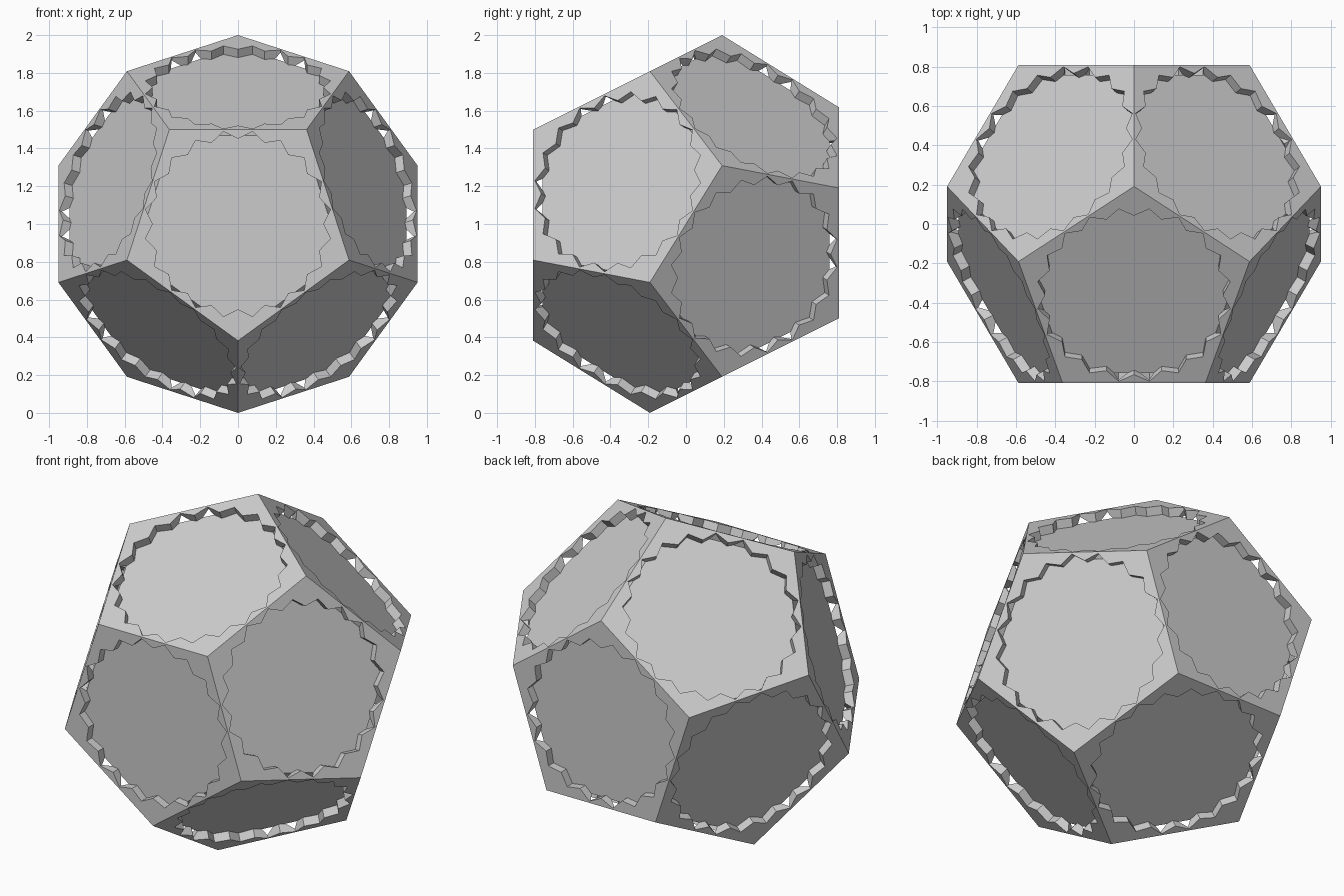
import bpy, bmesh
from math import sin, cos, radians
from mathutils import Vector

cube = bpy.data.objects.get("Cube")
if cube:
    bpy.data.objects.remove(cube, do_unlink=True)

FACE_R, RING_R = 0.618, 1.0      # pentagon radius, middle ring radius
FACE_Y, RING_Y = 0.809, 0.191
TEETH, TIP_R, ROOT_R = 20, 0.496, 0.452
DEPTH = 0.05

grey = bpy.data.materials.new("light_grey")
grey.use_nodes = True
colour = (0.6, 0.6, 0.6, 1)
grey.diffuse_color = colour
grey.node_tree.nodes["Principled BSDF"].inputs["Base Color"].default_value = colour


def make_object(name, bm):
    bmesh.ops.recalc_face_normals(bm, faces=bm.faces)
    mesh = bpy.data.meshes.new(name)
    bm.to_mesh(mesh)
    bm.free()
    mesh.materials.append(grey)
    obj = bpy.data.objects.new(name, mesh)
    bpy.context.collection.objects.link(obj)
    return obj


# Twelve-sided body, as the hull of four rings of five points
bm = bmesh.new()
for side in (-1, 1):
    for k in range(5):
        a = radians(side * 90 + 72 * k)
        for r, y in ((FACE_R, FACE_Y), (RING_R, RING_Y)):
            bm.verts.new((r * cos(a), side * y, 1 + r * sin(a)))
bmesh.ops.convex_hull(bm, input=bm.verts)
bmesh.ops.dissolve_limit(bm, angle_limit=radians(5), verts=bm.verts, edges=bm.edges)
bmesh.ops.recalc_face_normals(bm, faces=bm.faces)
frames = []
for f in bm.faces:
    centre = f.calc_center_median()
    frames.append((centre, f.normal.copy(), (f.verts[0].co - centre).normalized()))
body = make_object("dodecahedron_body", bm)


# Shallow toothed recess in every face
def recess_cutter(centre, normal, u):
    v = normal.cross(u)
    bm = bmesh.new()
    ring = []
    for i in range(2 * TEETH):
        a = radians(180 / TEETH * i)
        r = TIP_R if i % 2 else ROOT_R
        ring.append(bm.verts.new(centre - normal * DEPTH + u * r * cos(a) + v * r * sin(a)))
    floor = bm.faces.new(ring)
    top = bmesh.ops.extrude_face_region(bm, geom=[floor], use_keep_orig=True)
    moved = [g for g in top["geom"] if isinstance(g, bmesh.types.BMVert)]
    bmesh.ops.translate(bm, verts=moved, vec=normal * (DEPTH + 0.05))
    cutter = make_object("recess_cutter", bm)
    cutter.hide_render = True
    return cutter


cutters = [recess_cutter(*frame) for frame in frames]
for cutter in cutters:
    mod = body.modifiers.new("recess", "BOOLEAN")
    mod.operation = "DIFFERENCE"
    mod.solver = "EXACT"
    mod.object = cutter

# Bake the cuts and drop the cutters
bpy.context.view_layer.objects.active = body
body.select_set(True)
for mod in list(body.modifiers):
    bpy.ops.object.modifier_apply(modifier=mod.name)
for cutter in cutters:
    bpy.data.objects.remove(cutter, do_unlink=True)
